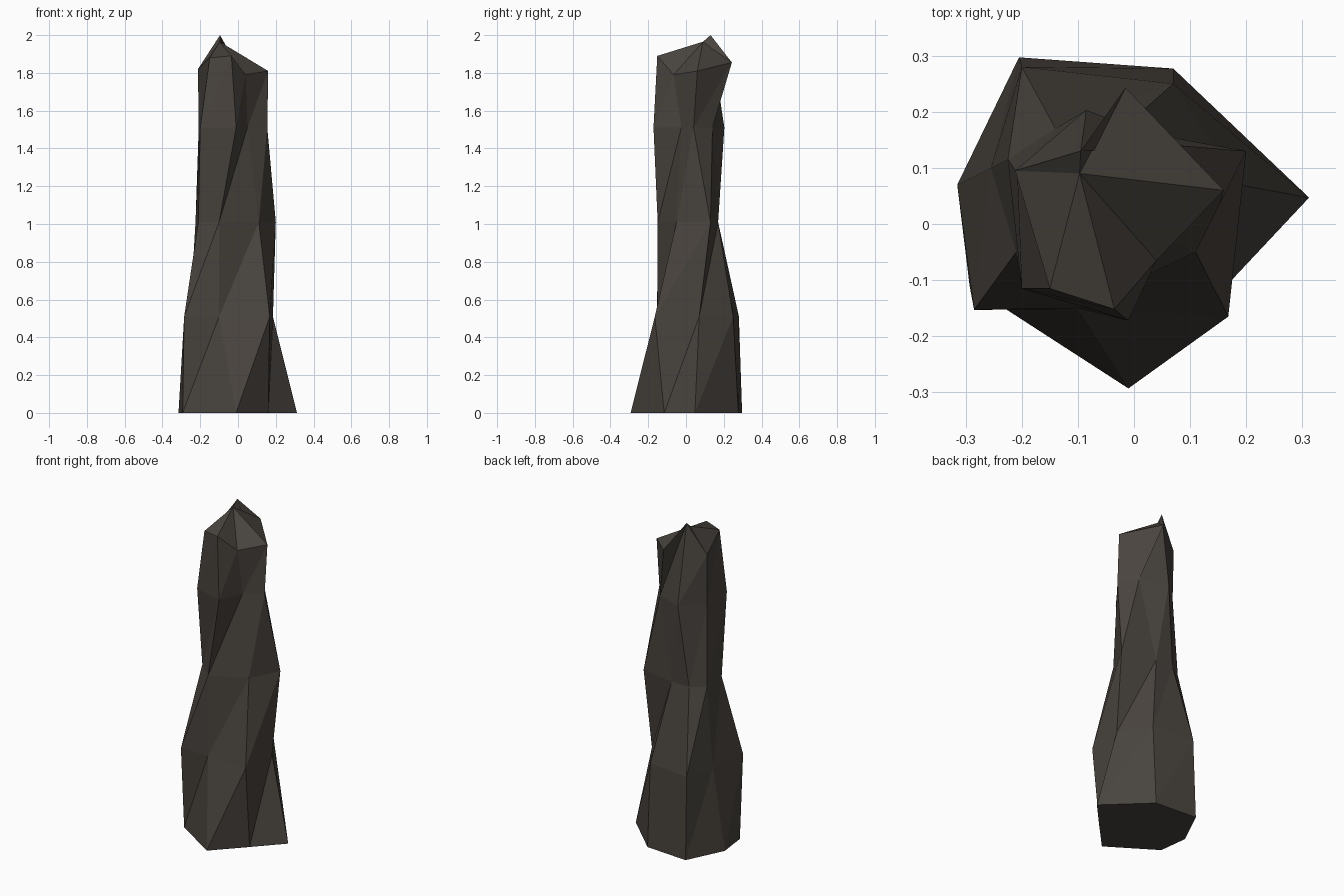
import bpy, bmesh

if "Cube" in bpy.data.objects:
    bpy.data.objects.remove(bpy.data.objects["Cube"])

# Seven-sided cross-sections of the twisting rock, counter-clockwise from above.
# Each lower corner i meets upper corners i and i + 1, which gives the twist.
SECTIONS = [
    (0.0, [(-.01, -.293), (.16, -.115), (.312, .047), (.07, .277),
           (-.205, .297), (-.315, .07), (-.293, -.11)]),
    (0.51, [(-.1, -.152), (.168, -.165), (.185, .07), (.07, .25),
            (-.2, .28), (-.255, .10), (-.285, -.153)]),
    (1.01, [(-.1, -.15), (.11, -.05), (.2, .13), (-.02, .17),
            (-.14, .17), (-.225, .115), (-.21, -.05)]),
    (1.51, [(-.01, -.172), (.05, -.025), (.155, .04), (.08, .14),
            (-.085, .203), (-.208, .09), (-.2, -.115)]),
    (None, [(-.035, -.152, 1.89), (.04, -.065, 1.79), (.16, .06, 1.81),
            (-.015, .243, 1.855), (-.095, .13, 2.0), (-.212, .095, 1.82),
            (-.15, -.115, 1.88)]),
]
# how far the ring index slips between one section and the next
SHIFTS = [0, 0, 0, 0]
# the second section starts one corner early; the third follows on from corner 0
PEAK = (-.097, .09, 1.965)

bm = bmesh.new()
rings = []
for z, pts in SECTIONS:
    rings.append([bm.verts.new(p if z is None else (p[0], p[1], z)) for p in pts])

# twisted sides
for low, up, s in zip(rings, rings[1:], SHIFTS):
    n = len(low)
    # section 2 corner 6 sits below section 3 corners 6 and 0
    for i in range(n):
        j = (i + 1) % n
        a, b = up[(i + s) % n], up[(i + s + 1) % n]
        bm.faces.new((low[i], b, a))
        bm.faces.new((low[i], low[j], b))

# flat underside and faceted top
bm.faces.new(rings[0][::-1])
peak = bm.verts.new(PEAK)
top = rings[-1]
for i, v in enumerate(top):
    bm.faces.new((v, top[(i + 1) % len(top)], peak))
bmesh.ops.recalc_face_normals(bm, faces=bm.faces)

mesh = bpy.data.meshes.new("rock_pillar")
bm.to_mesh(mesh)
bm.free()

stone = bpy.data.materials.new("dark stone")
stone.diffuse_color = (0.066, 0.057, 0.048, 1)
stone.use_nodes = True
stone.node_tree.nodes["Principled BSDF"].inputs["Base Color"].default_value = stone.diffuse_color
mesh.materials.append(stone)
rock = bpy.data.objects.new("rock_pillar", mesh)
bpy.context.collection.objects.link(rock)
